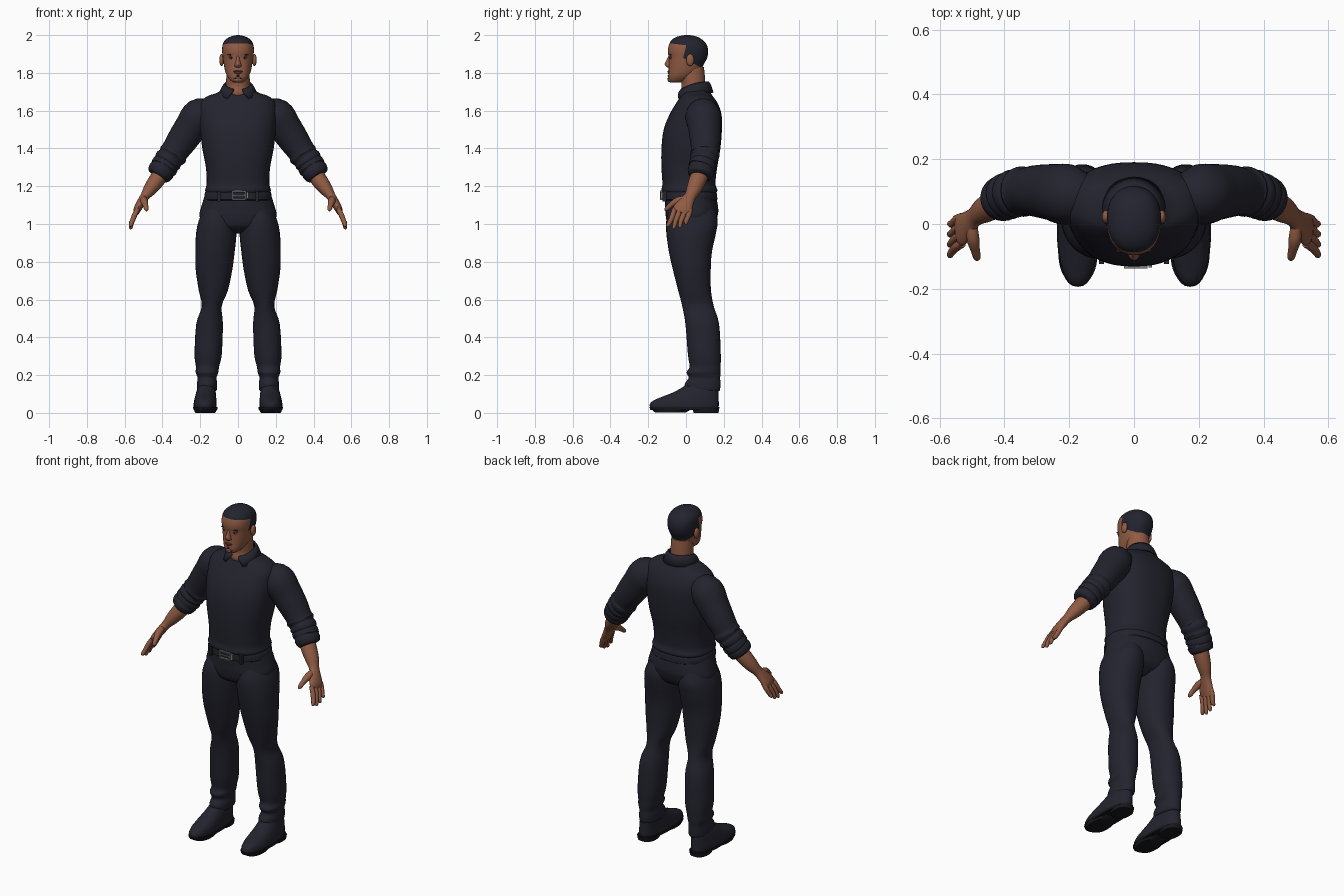
import bpy, bmesh, math
from mathutils import Vector

cube = bpy.data.objects.get("Cube")
if cube:
    bpy.data.objects.remove(cube, do_unlink=True)
made = []


def material(name, r, g, b):
    m = bpy.data.materials.new(name)
    m.use_nodes = True
    m.diffuse_color = (r, g, b, 1)
    m.node_tree.nodes["Principled BSDF"].inputs["Base Color"].default_value = (r, g, b, 1)
    return m


cloth = material("navy cloth", .017, .017, .028)
hair_mat = material("dark hair", .016, .017, .028)
sole_mat = material("black leather", .009, .009, .012)
skin = material("brown skin", .28, .105, .057)
lip_mat = material("dark lip", .17, .055, .035)
metal = material("grey metal", .2, .2, .19)
white = material("eye white", .4, .34, .3)


def finish(name, bm, mat):
    bmesh.ops.recalc_face_normals(bm, faces=bm.faces[:])
    me = bpy.data.meshes.new(name)
    bm.to_mesh(me)
    bm.free()
    me.materials.append(mat)
    ob = bpy.data.objects.new(name, me)
    bpy.context.collection.objects.link(ob)
    made.append(ob)
    return ob


def resample(rows, sub):
    """Smooth curve through the given sections."""
    out = []
    for i in range(len(rows) - 1):
        p0, p1, p2, p3 = (rows[max(0, min(len(rows) - 1, i + k))] for k in (-1, 0, 1, 2))
        for j in range(sub):
            t = j / sub
            out.append([b + .5 * t * (c - a + t * (2*a - 5*b + 4*c - d + t * (3*(b - c) + d - a)))
                        for a, b, c, d in zip(p0, p1, p2, p3)])
    return out + [list(rows[-1])]


def loft(name, rows, mat, n=32, power=2, follow=False, sub=4, side=1):
    """Skin over oval sections (x, y, z, half width, half depth)."""
    rows = resample(rows, sub)
    bm = bmesh.new()
    pts = [Vector(r[:3]) for r in rows]
    rings = []
    for i, r in enumerate(rows):
        t = Vector((0, 0, 1))
        if follow:
            t = (pts[min(i + 1, len(pts) - 1)] - pts[max(i - 1, 0)]).normalized()
        u = Vector((0, 1, 0))
        u = (u - t * u.dot(t)).normalized()
        v = t.cross(u)
        ring = []
        for k in range(n):
            a = math.tau * k / n
            c, s = math.cos(a), math.sin(a)
            p = pts[i] + v * r[3] * math.copysign(abs(c) ** (2 / power), c) \
                + u * r[4] * math.copysign(abs(s) ** (2 / power), s)
            ring.append(bm.verts.new((p.x * side, p.y, p.z)))
        rings.append(ring)
    for a, b in zip(rings, rings[1:]):
        for k in range(n):
            bm.faces.new((a[k], a[(k + 1) % n], b[(k + 1) % n], b[k]))
    bm.faces.new(rings[0])
    bm.faces.new(rings[-1])
    return finish(name, bm, mat)


def spans(rows):
    """Sections from (z, x0, x1, y0, y1)."""
    return [((a + b) / 2, (c + d) / 2, z, (b - a) / 2, (d - c) / 2) for z, a, b, c, d in rows]


def centred(rows):
    """Sections from (z, half width, y0, y1)."""
    return spans([(z, -w, w, a, b) for z, w, a, b in rows])


def round_limb(rows):
    return [(x, y, z, r, r) for x, y, z, r in rows]


def ball(name, pos, size, mat):
    bm = bmesh.new()
    bmesh.ops.create_uvsphere(bm, u_segments=16, v_segments=10, radius=1)
    for v in bm.verts:
        v.co = Vector(a * b + c for a, b, c in zip(v.co, size, pos))
    return finish(name, bm, mat)


def box(name, pos, size, mat):
    bm = bmesh.new()
    bmesh.ops.create_cube(bm, size=1)
    for v in bm.verts:
        v.co = Vector(a * b + c for a, b, c in zip(v.co, size, pos))
    return finish(name, bm, mat)


# Shirt body and trouser seat
loft("shirt", centred([
    (1.165, .168, -.122, .16), (1.18, .174, -.13, .166), (1.215, .166, -.125, .156),
    (1.3, .17, -.13, .165), (1.4, .189, -.13, .182), (1.5, .2, -.118, .19),
    (1.58, .205, -.087, .188), (1.64, .2, -.052, .167), (1.675, .165, -.03, .143),
    (1.695, .11, -.02, .13), (1.72, .07, .0, .115)]), cloth, n=48, power=2.4)
loft("trouser_seat", centred([
    (.95, .05, -.03, .08), (.985, .17, -.09, .14), (1.04, .203, -.107, .166),
    (1.09, .195, -.11, .17), (1.18, .166, -.115, .152)]), cloth, n=48, power=2.2)

# Belt, loops and buckle
loft("belt", centred([(1.126, .172, -.112, .158), (1.13, .179, -.125, .166),
                      (1.168, .175, -.125, .162), (1.172, .168, -.115, .156)]),
     cloth, n=48, power=2.3, sub=2)
for x in (-.1, .1):
    box("belt_loop", (x, -.113, 1.148), (.016, .022, .056), cloth)
for z in (1.131, 1.173):
    box("buckle_bar", (.005, -.131, z), (.07, .012, .007), metal)
for x in (-.028, .038):
    box("buckle_side", (x, -.131, 1.152), (.007, .012, .045), metal)
box("buckle_pin", (.004, -.135, 1.152), (.062, .006, .006), metal)
box("belt_tip", (.05, -.128, 1.152), (.012, .012, .034), metal)

# Neck
loft("neck", centred([(1.65, .05, -.005, .1), (1.69, .065, -.031, .105), (1.73, .063, -.023, .103),
                      (1.78, .062, -.03, .1), (1.83, .06, -.03, .095)]), skin)

# Folded collar, open at the front
bm = bmesh.new()
bands = []
for i in range(33):
    q = i / 32
    row = []
    for gap, rx, ry, cy, z, drop in ((.3, .068, .072, .045, 1.752, .042),
                                     (.4, .082, .086, .042, 1.735, .045),
                                     (.62, .1, .1, .042, 1.695, .038)):
        a = gap + (math.tau - 2 * gap) * q
        f = (1 + math.cos(a)) / 2
        row.append(bm.verts.new((rx * math.sin(a), cy - ry * math.cos(a), z - drop * f * f)))
    bands.append(row)
for a, b in zip(bands, bands[1:]):
    for k in range(2):
        bm.faces.new((a[k], a[k + 1], b[k + 1], b[k]))
collar = finish("collar", bm, cloth)
thick = collar.modifiers.new("thickness", "SOLIDIFY")
thick.thickness = .009
thick.offset = 0

# Head with the hairline cut in
head = loft("head", centred([
    (1.748, .02, -.078, -.035), (1.757, .037, -.09, .0), (1.78, .056, -.093, .04),
    (1.81, .068, -.092, .075), (1.845, .075, -.091, .094), (1.88, .08, -.091, .112),
    (1.915, .084, -.096, .117), (1.95, .081, -.09, .109), (1.976, .066, -.074, .086),
    (1.993, .037, -.042, .055), (2.0, .008, -.005, .02)]), skin, n=48, power=2.25)
head.data.materials.append(hair_mat)
bm = bmesh.new()
bm.from_mesh(head.data)
brow_cut, side_cut, nape_cut = [(Vector(p), Vector(n)) for p, n in (
    ((0, -.09, 1.957), (0, .12, 1)), ((0, -.01, 1.9), (0, 1, -.25)), ((0, 0, 1.872), (0, .55, 1)))]
for p, n in (brow_cut, side_cut, nape_cut):
    bmesh.ops.bisect_plane(bm, geom=bm.verts[:] + bm.edges[:] + bm.faces[:], plane_co=p, plane_no=n)
for f in bm.faces:
    c = f.calc_center_median()
    above, behind, high = [(c - p).dot(n) > 0 for p, n in (brow_cut, side_cut, nape_cut)]
    f.material_index = int(above or (behind and high))
bm.to_mesh(head.data)
bm.free()

# Face
loft("nose", centred([(1.828, .008, -.098, -.07), (1.835, .019, -.106, -.07), (1.848, .016, -.113, -.07),
                      (1.87, .01, -.102, -.07), (1.89, .009, -.092, -.07)]), skin, n=16)
ball("upper_lip", (0, -.09, 1.808), (.025, .008, .005), lip_mat)
ball("lower_lip", (0, -.089, 1.8), (.021, .008, .006), lip_mat)
ball("chin", (0, -.082, 1.766), (.026, .016, .016), skin)
ball("chin_beard", (0, -.091, 1.769), (.024, .007, .004), hair_mat)
ball("beard_tuft", (0, -.093, 1.783), (.007, .004, .006), hair_mat)
for s, label in ((1, "left_"), (-1, "right_")):
    ball(label + "eye", (s * .035, -.079, 1.879), (.014, .006, .006), white)
    ball(label + "iris", (s * .035, -.083, 1.879), (.006, .004, .0055), hair_mat)
    ball(label + "eyelid", (s * .035, -.08, 1.884), (.016, .007, .003), lip_mat)
    ball(label + "eyebrow", (s * .036, -.082, 1.896), (.02, .007, .003), hair_mat)
    ball(label + "ear", (s * .087, .022, 1.868), (.012, .021, .032), skin)

for s, label in ((1, "left_"), (-1, "right_")):
    # Sleeve with creases and a rolled cuff
    loft(label + "sleeve", round_limb([
        (.13, .085, 1.6, .06), (.2, .09, 1.575, .093), (.25, .098, 1.51, .087),
        (.3, .102, 1.437, .08), (.335, .1, 1.385, .073), (.345, .1, 1.368, .078),
        (.358, .097, 1.35, .07), (.37, .094, 1.335, .075), (.385, .09, 1.31, .064)]),
        cloth, follow=True, side=s)
    loft(label + "cuff", round_limb([
        (.372, .093, 1.33, .058), (.38, .09, 1.32, .071), (.393, .085, 1.299, .073),
        (.398, .082, 1.291, .067), (.406, .079, 1.28, .071), (.418, .073, 1.258, .064),
        (.423, .071, 1.25, .05)]), cloth, follow=True, sub=3, side=s)
    # Forearm and palm
    loft(label + "forearm_and_palm", [
        (.4, .08, 1.275, .042, .046), (.43, .062, 1.232, .043, .046), (.465, .042, 1.185, .036, .04),
        (.492, .022, 1.147, .025, .031), (.512, .002, 1.115, .023, .04),
        (.532, -.017, 1.08, .02, .05), (.54, -.027, 1.058, .014, .046)],
        skin, n=20, follow=True, side=s)
    # Fingers, index first
    for name, k, tip in (("index", 0, .985), ("middle", 1, .974), ("ring", 2, .98), ("little", 3, .998)):
        y = -.061 + .028 * k
        loft(label + name + "_finger", round_limb([
            (.53, y, 1.08, .012), (.546, y - .008, 1.05, .014), (.56, y - .022, 1.015, .0125),
            (.568, y - .035 + .004 * k, tip + .008, .01), (.569, y - .039 + .004 * k, tip, .004)]),
            skin, n=12, follow=True, side=s)
    loft(label + "thumb", round_limb([
        (.5, .0, 1.135, .016), (.497, -.045, 1.122, .02), (.49, -.08, 1.1, .0145),
        (.485, -.102, 1.08, .012), (.484, -.11, 1.07, .005)]), skin, n=12, follow=True, side=s)
    # Trouser leg
    loft(label + "trouser_leg", spans([
        (1.08, .03, .18, -.085, .15), (1.02, .012, .207, -.104, .168), (.95, .008, .222, -.104, .158),
        (.85, .018, .226, -.09, .137), (.76, .03, .224, -.07, .131), (.65, .053, .208, -.042, .132),
        (.565, .086, .192, -.02, .147), (.47, .08, .221, -.003, .175), (.31, .086, .23, .01, .184),
        (.245, .1, .223, .019, .183), (.215, .104, .224, .003, .183), (.185, .114, .214, .014, .181),
        (.155, .11, .217, -.006, .182), (.12, .113, .215, -.002, .179), (.112, .13, .2, .02, .16)]),
        cloth, n=36, power=2.15, side=s)
    # Shoe with sole and heel
    loft(label + "shoe", spans([
        (.024, .113, .234, -.188, .172), (.045, .113, .235, -.192, .174), (.066, .114, .232, -.172, .173),
        (.088, .116, .227, -.12, .172), (.11, .118, .221, -.065, .171), (.14, .122, .211, -.012, .17),
        (.165, .13, .205, .02, .16)]), cloth, power=2.3, side=s)
    for name, rows in (("sole", [(.016, .11, .236, -.188, .175), (.03, .109, .238, -.194, .177)]),
                       ("heel", [(0, .122, .225, .04, .172), (.022, .118, .229, .035, .176)]),
                       ("tread", [(.003, .118, .228, -.165, .0), (.02, .112, .234, -.184, .03)])):
        loft(label + name, spans(rows), sole_mat, power=2.4, sub=1, side=s)

# Smooth shading with crisp rims
bpy.ops.object.select_all(action="DESELECT")
for ob in made:
    ob.select_set(True)
bpy.context.view_layer.objects.active = made[0]
bpy.ops.object.shade_smooth_by_angle(angle=math.radians(42))
